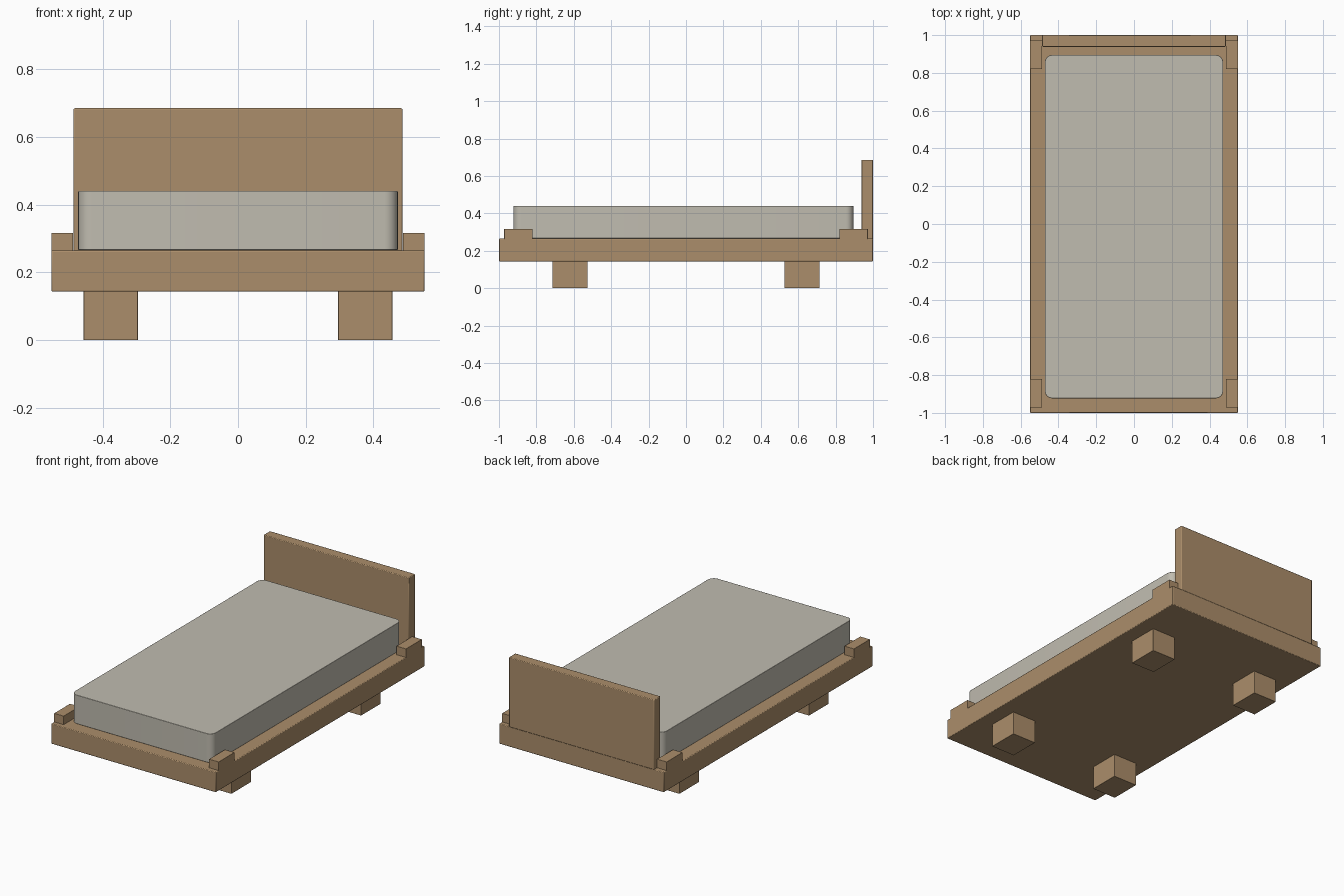
import bpy
import bmesh
import math

cube = bpy.data.objects.get("Cube")
if cube:
    bpy.data.objects.remove(cube, do_unlink=True)


def make_material(name, color):
    mat = bpy.data.materials.new(name)
    mat.use_nodes = True
    mat.diffuse_color = color
    mat.node_tree.nodes["Principled BSDF"].inputs["Base Color"].default_value = color
    return mat


wood = make_material("light_wood", (0.41, 0.27, 0.145, 1))
fabric = make_material("mattress_fabric", (0.53, 0.505, 0.435, 1))


def box(name, low, high, mat, bevel=0.003, corner=0.0):
    """Box between two corners, with optional rounded upright edges and a fine bevel."""
    bm = bmesh.new()
    bmesh.ops.create_cube(bm, size=1)
    center = [(a + b) / 2 for a, b in zip(low, high)]
    size = [b - a for a, b in zip(low, high)]
    bmesh.ops.scale(bm, vec=size, verts=bm.verts)
    if corner:
        upright = [e for e in bm.edges
                   if abs(e.verts[0].co.z - e.verts[1].co.z) > size[2] / 2]
        bmesh.ops.bevel(bm, geom=upright, offset=corner, segments=8,
                        profile=0.5, affect='EDGES')
    mesh = bpy.data.meshes.new(name)
    bm.to_mesh(mesh)
    bm.free()
    mesh.materials.append(mat)
    obj = bpy.data.objects.new(name, mesh)
    obj.location = center
    bpy.context.collection.objects.link(obj)
    if bevel:
        mod = obj.modifiers.new("soft_edges", 'BEVEL')
        mod.width = bevel
        mod.segments = 2
        mod.limit_method = 'ANGLE'
        mod.angle_limit = math.radians(40)
    bpy.ops.object.select_all(action='DESELECT')
    obj.select_set(True)
    bpy.context.view_layer.objects.active = obj
    bpy.ops.object.shade_smooth_by_angle(angle=math.radians(35))
    return obj


# Bed base and headboard
box("bed_frame", (-0.551, -1, 0.143), (0.551, 1, 0.265), wood, 0.004)
box("headboard", (-0.486, 0.938, 0.262), (0.486, 1, 0.685), wood, 0.004)

# Mattress with rounded upright corners
box("mattress", (-0.472, -0.923, 0.266), (0.472, 0.895, 0.44), fabric, 0.002, 0.04)

# Feet and corner blocks, mirrored to all four corners
for y_sign, end in ((-1, "front"), (1, "back")):
    for x_sign, side in ((-1, "right"), (1, "left")):
        def mirrored(name, x_range, y_range, z_range):
            xs = sorted(x_sign * x for x in x_range)
            ys = sorted(y_sign * y for y in y_range)
            low, high = zip(xs, ys, z_range)
            box(f"{end}_{side}_{name}", low, high, wood, 0.001)

        mirrored("foot", (0.296, 0.456), (0.526, 0.714), (0, 0.144))
        mirrored("corner_block", (0.487, 0.551), (0.82, 0.972), (0.255, 0.317))
